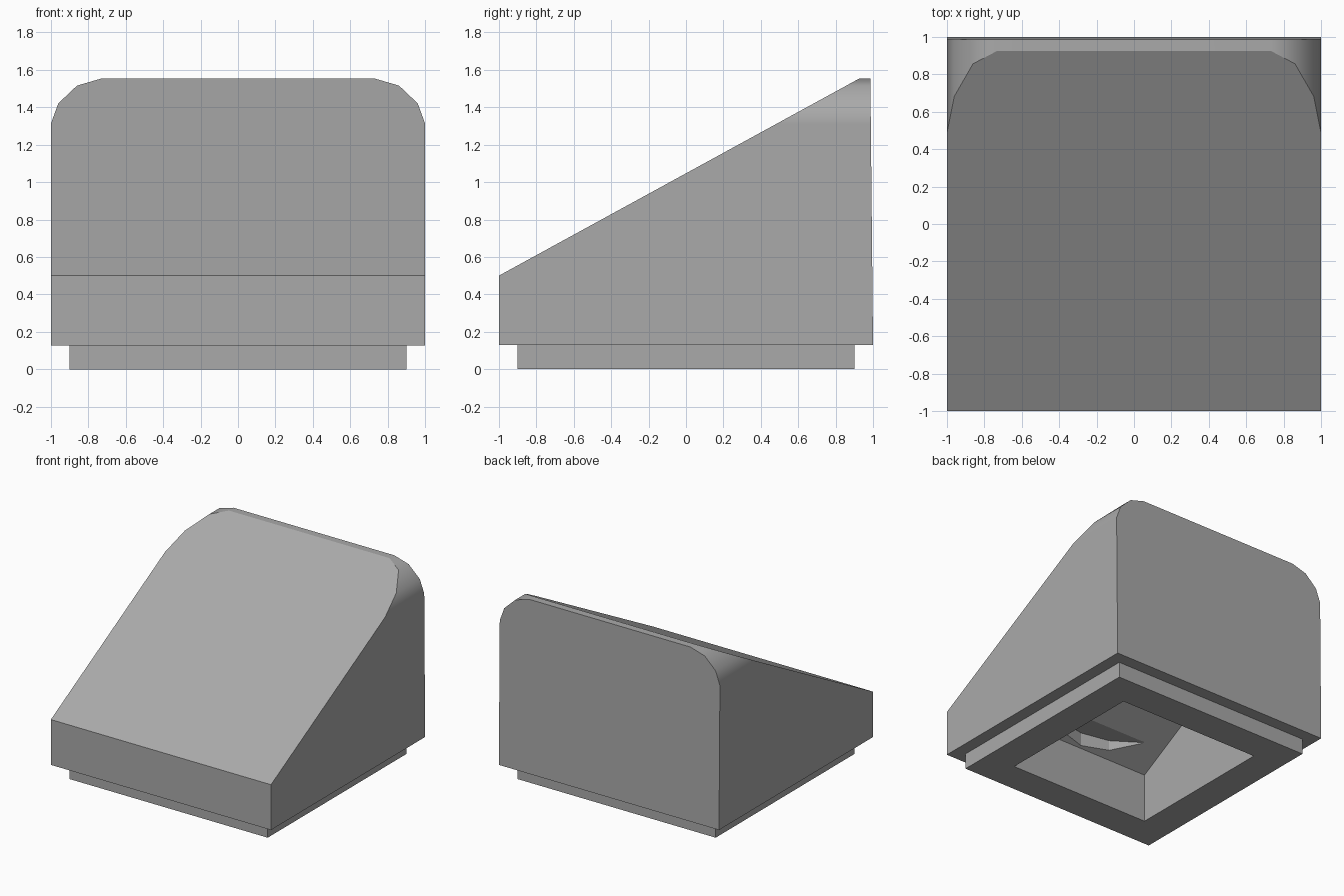
import bpy
import bmesh
import math
from mathutils import Vector

default = bpy.data.objects.get("Cube")
if default:
    bpy.data.objects.remove(default, do_unlink=True)

RISE = 0.547           # slope of the top face
BODY_BOTTOM = 0.128

grey = bpy.data.materials.new("plain grey")
grey.use_nodes = True
grey.diffuse_color = (0.4, 0.4, 0.4, 1)
grey.node_tree.nodes["Principled BSDF"].inputs["Base Color"].default_value = grey.diffuse_color


def make_object(name, bm):
    mesh = bpy.data.meshes.new(name)
    bm.to_mesh(mesh)
    bm.free()
    mesh.materials.append(grey)
    obj = bpy.data.objects.new(name, mesh)
    bpy.context.collection.objects.link(obj)
    return obj


def inset(bm, face, thickness):
    bmesh.ops.inset_region(bm, faces=[face], thickness=thickness, use_even_offset=True)


def extrude_to(bm, face, height):
    """Extrude one face and flatten its new end at the given height."""
    face = bmesh.ops.extrude_discrete_faces(bm, faces=[face])["faces"][0]
    for v in face.verts:
        v.co.z = height
    return face


# Block outline: straight sides with rounded upper corners
half = [(1, BODY_BOTTOM), (1, 1.31), (0.96, 1.42), (0.86, 1.515), (0.73, 1.553)]
outline = half + [(-x, z) for x, z in reversed(half)]
bm = bmesh.new()
front = bm.faces.new([bm.verts.new((x, -1, z)) for x, z in outline])
extruded = bmesh.ops.extrude_face_region(bm, geom=[front], use_keep_orig=True)
for v in extruded["geom"]:
    if isinstance(v, bmesh.types.BMVert):
        v.co.y = 1

# Sloping top
bmesh.ops.bisect_plane(bm, geom=bm.verts[:] + bm.edges[:] + bm.faces[:],
                       plane_co=(0, -1, 0.5), plane_no=Vector((0, -RISE, 1)).normalized(),
                       clear_outer=True)
bmesh.ops.holes_fill(bm, edges=[e for e in bm.edges if e.is_boundary])
bmesh.ops.recalc_face_normals(bm, faces=bm.faces[:])

# Back leans in slightly
for v in bm.verts:
    if v.co.y > 0.99:
        v.co.y -= (v.co.z - BODY_BOTTOM) * 0.01

# Stepped base, then the hollow with its sloping roof
bm.faces.ensure_lookup_table()
bottom = min(bm.faces, key=lambda f: f.calc_center_median().z + f.normal.z)
inset(bm, bottom, 0.1)
bottom = extrude_to(bm, bottom, 0)
inset(bm, bottom, 0.26)
roof = extrude_to(bm, bottom, 0.4)
for v in roof.verts:
    v.co.z += (v.co.y + 0.64) * RISE
bmesh.ops.recalc_face_normals(bm, faces=bm.faces[:])
block = make_object("sloped_block", bm)

# Round recess in the hollow's roof
bm = bmesh.new()
bmesh.ops.create_cone(bm, cap_ends=True, segments=16, radius1=0.62, radius2=0.62, depth=0.3)
bmesh.ops.translate(bm, verts=bm.verts[:], vec=(0, 0, 0.37))
cutter = make_object("recess_cutter", bm)
cutter.hide_render = True

cut = block.modifiers.new("recess", 'BOOLEAN')
cut.object = cutter
cut.operation = 'DIFFERENCE'
cut.solver = 'EXACT'
bpy.context.view_layer.objects.active = block
block.select_set(True)
bpy.ops.object.modifier_apply(modifier=cut.name)
bpy.data.objects.remove(cutter, do_unlink=True)

# Smooth rounded corners; every other edge stays crisp
bm = bmesh.new()
bm.from_mesh(block.data)
for f in bm.faces:
    f.smooth = True
for e in bm.edges:
    on_slope = any(f.normal.y < -0.3 and f.normal.z > 0.8 for f in e.link_faces)
    on_corner = all(v.co.z > 1.3 for v in e.verts)
    e.smooth = on_corner and not on_slope and e.calc_face_angle(math.pi) < math.radians(35)
bm.to_mesh(block.data)
bm.free()
weighted = block.modifiers.new("even shading", 'WEIGHTED_NORMAL')
weighted.keep_sharp = True
